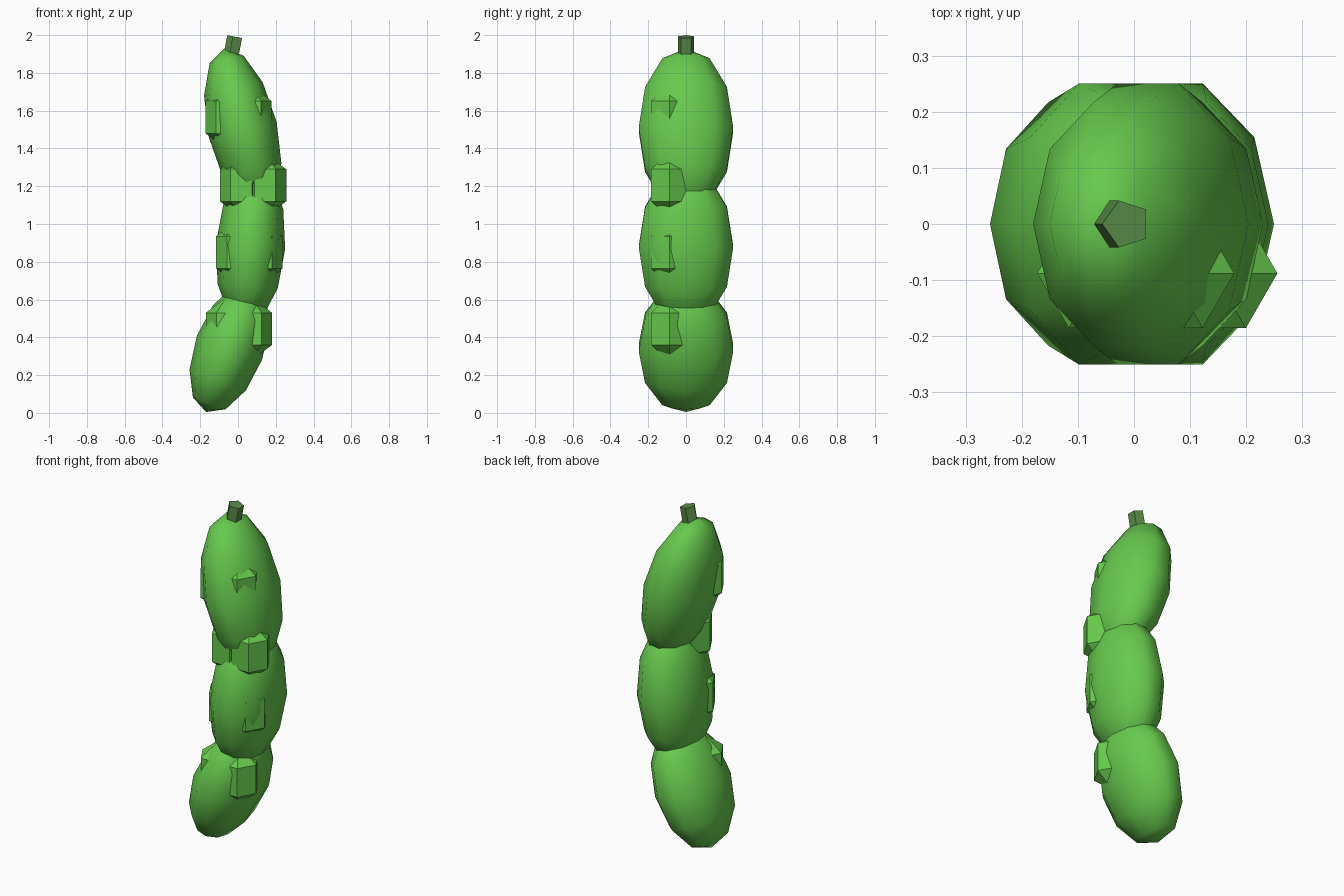
import bpy
import bmesh
from math import sin, cos, pi, radians
from mathutils import Matrix

cube = bpy.data.objects.get("Cube")
if cube:
    bpy.data.objects.remove(cube, do_unlink=True)


def material(name, rgb):
    mat = bpy.data.materials.new(name)
    mat.use_nodes = True
    color = (*rgb, 1.0)
    mat.diffuse_color = color
    mat.node_tree.nodes["Principled BSDF"].inputs["Base Color"].default_value = color
    return mat


leaf_green = material("leaf green", (0.135, 0.59, 0.075))
stem_green = material("dull stem green", (0.1, 0.265, 0.065))


def lathe(name, profile, sides, mat, location, scale=(1, 1, 1), tilt=0.0, turn=0.0, smooth=False):
    """Spin a (radius, height) profile about z, then scale, tilt about y and place it."""
    bm = bmesh.new()
    rings = [[bm.verts.new((r * cos(turn + 2 * pi * i / sides), r * sin(turn + 2 * pi * i / sides), z))
              for i in range(sides)] for r, z in profile]
    for low, high in zip(rings, rings[1:]):
        for i in range(sides):
            j = (i + 1) % sides
            bm.faces.new((low[i], low[j], high[j], high[i]))
    bm.faces.new(rings[0][::-1])
    bm.faces.new(rings[-1])
    # Poles collapse to a single point
    bmesh.ops.dissolve_degenerate(bm, dist=1e-5, edges=bm.edges)
    bmesh.ops.remove_doubles(bm, verts=bm.verts, dist=1e-5)
    bmesh.ops.transform(bm, verts=bm.verts, matrix=Matrix.Rotation(tilt, 4, "Y") @ Matrix.Diagonal((*scale, 1)))
    bmesh.ops.recalc_face_normals(bm, faces=bm.faces)
    for face in bm.faces:
        face.smooth = smooth
    mesh = bpy.data.meshes.new(name)
    bm.to_mesh(mesh)
    bm.free()
    mesh.materials.append(mat)
    obj = bpy.data.objects.new(name, mesh)
    obj.location = location
    bpy.context.collection.objects.link(obj)
    return obj


def ball(steps):
    """Half circle profile from bottom pole to top pole."""
    return [(sin(pi * k / steps), -cos(pi * k / steps)) for k in range(steps + 1)]


# Three long smooth body segments: x, z, half length, tilt in degrees
segments = {
    "lower_segment": (-0.045, 0.345, 0.362, 20),
    "middle_segment": (0.066, 0.88, 0.42, 4),
    "upper_segment": (0.025, 1.5, 0.44, -13),
}
for name, (x, z, length, lean) in segments.items():
    lathe(name, ball(6), 10, leaf_green, (x, 0, z), (0.184, 0.263, length), radians(lean), smooth=True)

# Pairs of faceted bumps half sunk into the front
bump_rows = [(0.005, 0.445), (0.06, 0.85), (0.08, 1.205), (0.003, 1.565)]
for row, (x, z) in enumerate(bump_rows, 1):
    for side, offset in (("right", -0.063), ("left", 0.063)):
        lathe(f"bump_{side}_{row}", ball(3), 6, leaf_green, (x + offset, -0.088, z), (0.13, 0.13, 0.17))

# Five-sided stem leaning slightly to one side
lathe("stem", [(0.044, -0.05), (0.044, 0.05)], 5, stem_green, (-0.023, 0, 1.942), tilt=radians(11), turn=pi)
